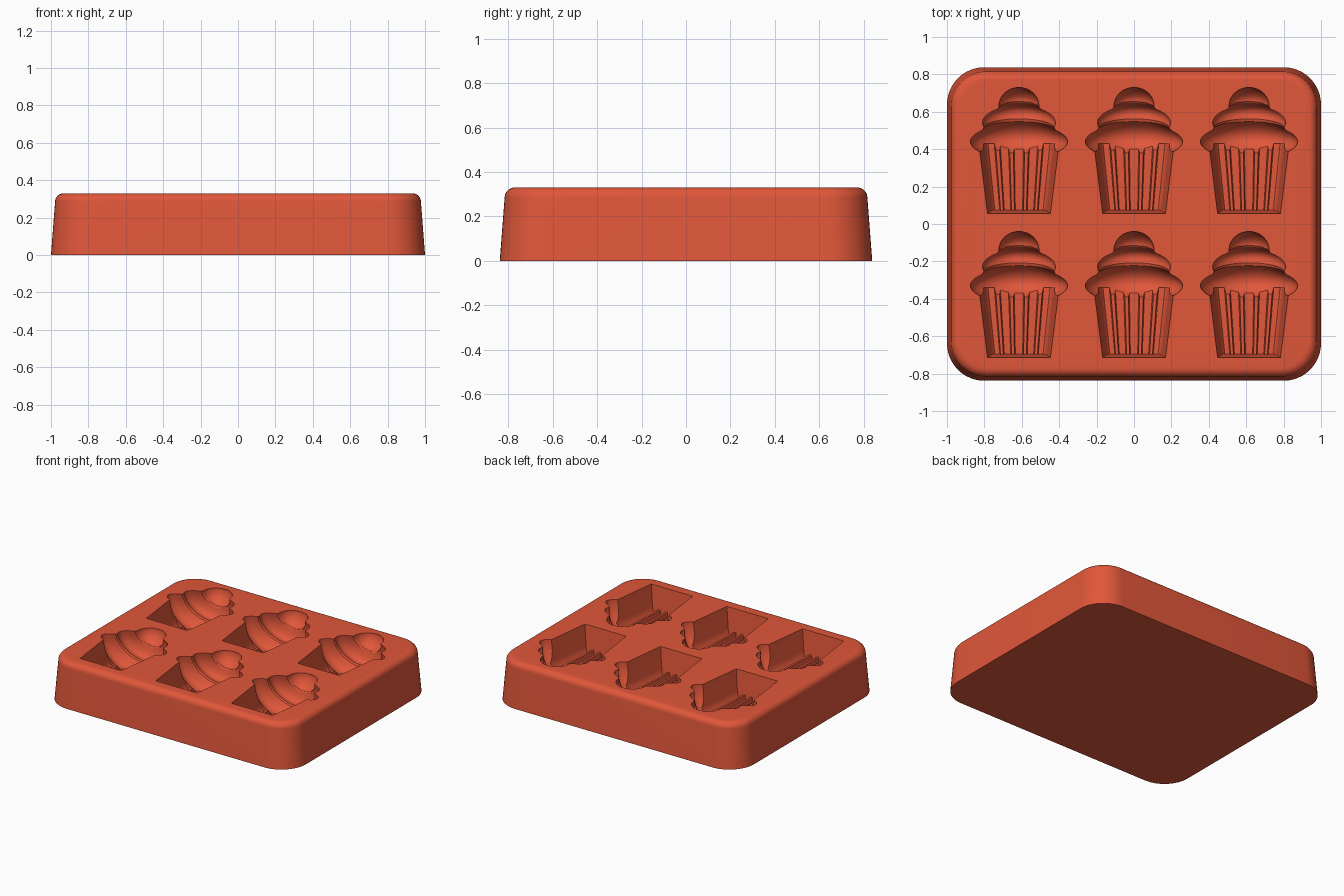
import bpy, bmesh, math

cube = bpy.data.objects.get("Cube")
if cube:
    bpy.data.objects.remove(cube, do_unlink=True)

TOP = 0.33
CENTRES = [(x, y) for x in (-0.615, 0, 0.615) for y in (-0.38, 0.39)]

mat = bpy.data.materials.new("terracotta_red")
mat.use_nodes = True
colour = (0.75, 0.095, 0.042, 1)
mat.diffuse_color = colour
mat.node_tree.nodes["Principled BSDF"].inputs["Base Color"].default_value = colour


def loft(bm, rings):
    """Bridge closed rings of equal length and cap both ends."""
    loops = [[bm.verts.new(p) for p in ring] for ring in rings]
    n = len(loops[0])
    for a, b in zip(loops, loops[1:]):
        for i in range(n):
            j = (i + 1) % n
            bm.faces.new((a[i], a[j], b[j], b[i]))
    bm.faces.new(loops[0][::-1])
    bm.faces.new(loops[-1])


def make_object(name, bm):
    bmesh.ops.recalc_face_normals(bm, faces=bm.faces)
    mesh = bpy.data.meshes.new(name)
    bm.to_mesh(mesh)
    bm.free()
    mesh.materials.append(mat)
    obj = bpy.data.objects.new(name, mesh)
    bpy.context.collection.objects.link(obj)
    return obj


# Tray body: drafted rounded rectangle with a rolled top edge
def rounded_rect(inset, z, steps=12):
    radius = 0.2 - inset * 0.6
    hx, hy = 1 - inset - radius, 0.838 - inset - radius
    ring = []
    for q, (sx, sy) in enumerate(((1, 1), (-1, 1), (-1, -1), (1, -1))):
        for k in range(steps + 1):
            a = (q + k / steps) * math.pi / 2
            ring.append((sx * hx + radius * math.cos(a), sy * hy + radius * math.sin(a), z))
    return ring


edge = 0.045
levels = [(0, 0)]
for k in range(9):
    a = k / 8 * math.pi / 2
    levels.append((0.022 + edge * (1 - math.cos(a)), TOP - edge * (1 - math.sin(a))))
bm = bmesh.new()
loft(bm, [rounded_rect(i, z) for i, z in levels])
tray = make_object("mould_tray", bm)

# Frosting cavity: three stacked swirls as a blended profile of (centre, radius, half height)
LOBES = ((0.05, 0.26, 0.09), (0.15, 0.195, 0.09), (0.24, 0.107, 0.1))


def frosting_radius(y):
    total = 0
    for c, r, h in LOBES:
        total += (r * math.sqrt(max(0, 1 - ((y - c) / h) ** 2))) ** 14
    return total ** (1 / 14)


def frosting_rings(cx, cy, steps=44, sides=56):
    rings = []
    for k in range(steps + 1):
        t = 0.5 - 0.5 * math.cos(math.pi * (0.03 + 0.94 * k / steps))
        y = -0.04 + 0.38 * t
        r = frosting_radius(y)
        lift = 0.05 * math.sin(math.pi * t) ** 2
        ring = []
        for s in range(sides):
            a = (s + 0.5) * 2 * math.pi / sides
            sag = max(0, -math.sin(a))
            ring.append((cx + r * math.cos(a), cy + y + lift * sag, TOP + 0.9 * r * math.sin(a)))
        rings.append(ring)
    return rings


# Paper cup cavity: tapered trough with four raised pleats on its floor
def cup_rings(cx, cy, depth=0.2):
    section = [(-1.03, 0.05), (-1, 0), (-0.88, -0.15), (-0.84, -0.185), (-0.77, -depth)]
    for c in (-0.54, -0.19):
        section += [(c - 0.075, -depth), (c - 0.045, 0.035 - depth),
                    (c + 0.045, 0.035 - depth), (c + 0.075, -depth)]
    section += [(-x, z) for x, z in reversed(section)]
    rings = []
    for y, w, draft in ((-0.335, 0.168, 0.1), (0.04, 0.215, 0)):
        rings.append([(cx + w * x, cy + y - draft * z, TOP + z) for x, z in section])
    return rings


for name, rings_at in (("cup_cutter", cup_rings), ("frosting_cutter", frosting_rings)):
    bm = bmesh.new()
    for cx, cy in CENTRES:
        loft(bm, rings_at(cx, cy))
    cutter = make_object(name, bm)
    cutter.hide_render = True
    mod = tray.modifiers.new(name, "BOOLEAN")
    mod.operation = "DIFFERENCE"
    mod.solver = "EXACT"
    mod.object = cutter
    bpy.context.view_layer.objects.active = tray
    bpy.ops.object.modifier_apply(modifier=mod.name)
    bpy.data.objects.remove(cutter, do_unlink=True)

# Smooth shading with crisp cavity rims
bpy.ops.object.select_all(action="DESELECT")
tray.select_set(True)
bpy.context.view_layer.objects.active = tray
bpy.ops.object.shade_smooth_by_angle(angle=math.radians(32))
